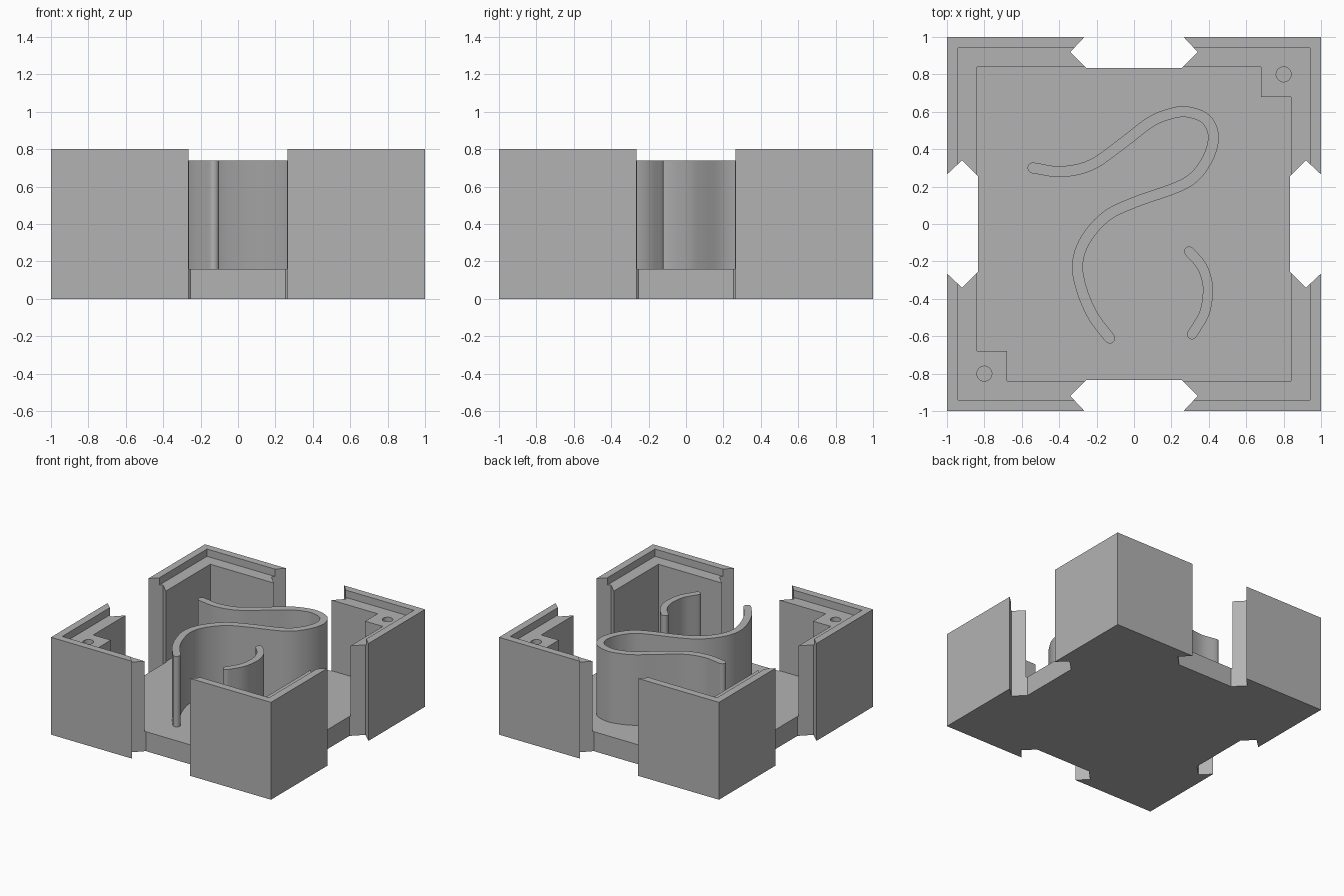
import bpy, bmesh, math
from mathutils import Vector

if "Cube" in bpy.data.objects:
    bpy.data.objects.remove(bpy.data.objects["Cube"])

grey = bpy.data.materials.new("plain grey")
grey.diffuse_color = (0.45, 0.45, 0.45, 1)
grey.use_nodes = True
grey.node_tree.nodes["Principled BSDF"].inputs["Base Color"].default_value = grey.diffuse_color

FLOOR, LEDGE, TOP = 0.16, 0.74, 0.80


def prism(name, pts, z0, z1):
    """Extrude a closed outline from z0 to z1."""
    bm = bmesh.new()
    face = bm.faces.new([bm.verts.new((x, y, z0)) for x, y in pts])
    ext = bmesh.ops.extrude_face_region(bm, geom=[face])
    bmesh.ops.translate(bm, vec=(0, 0, z1 - z0),
                        verts=[g for g in ext["geom"] if isinstance(g, bmesh.types.BMVert)])
    bmesh.ops.recalc_face_normals(bm, faces=bm.faces)
    me = bpy.data.meshes.new(name)
    bm.to_mesh(me)
    bm.free()
    me.materials.append(grey)
    ob = bpy.data.objects.new(name, me)
    bpy.context.collection.objects.link(ob)
    return ob


def square(r):
    return [(-r, -r), (r, -r), (r, r), (-r, r)]


def smooth(ob):
    bpy.ops.object.select_all(action='DESELECT')
    ob.select_set(True)
    bpy.context.view_layer.objects.active = ob
    bpy.ops.object.shade_smooth_by_angle(angle=math.radians(30))


# Tray block and its cutters
tray = prism("tray", square(1), 0, TOP)
i, p = 0.84, 0.68
cutters = [
    # lid recess around the rim
    prism("rim_cutter", square(0.94), LEDGE, TOP + 0.1),
    # cavity, leaving a post in two opposite corners
    prism("cavity_cutter", [(-p, -i), (i, -i), (i, p), (p, p), (p, i), (-i, i), (-i, -p), (-p, -p)],
          FLOOR, TOP + 0.2),
]

# Waisted slot in the middle of each side, through the full height
half = [(0.255, 0.833), (0.34, 0.92), (0.2275, 1.04)]
slot = half + [(-x, y) for x, y in reversed(half)]
for k in range(4):
    c, s = round(math.cos(k * math.pi / 2)), round(math.sin(k * math.pi / 2))
    cutters.append(prism("slot_cutter", [(c * x - s * y, s * x + c * y) for x, y in slot],
                         -0.1, TOP + 0.3))

# Pin holes in the posts
for q in (-0.8, 0.8):
    ring = [(q + 0.04 * math.cos(a * math.tau / 32), q + 0.04 * math.sin(a * math.tau / 32))
            for a in range(32)]
    cutters.append(prism("hole_cutter", ring, 0.44, TOP + 0.1))

for cut in cutters:
    mod = tray.modifiers.new("cut", 'BOOLEAN')
    mod.operation = 'DIFFERENCE'
    mod.solver = 'EXACT'
    mod.object = cut
    cut.hide_render = True
bpy.context.view_layer.update()
mesh = bpy.data.meshes.new_from_object(tray.evaluated_get(bpy.context.evaluated_depsgraph_get()))
tray.modifiers.clear()
tray.data = mesh
for cut in cutters:
    bpy.data.objects.remove(cut, do_unlink=True)
smooth(tray)


def curved_wall(name, path, r=0.029, steps=6):
    """Wall of even thickness with rounded ends along a smooth path."""
    pts = [Vector(q) for q in path]
    ctl = [2 * pts[0] - pts[1]] + pts + [2 * pts[-1] - pts[-2]]
    line = []
    for a, b, c, d in zip(ctl, ctl[1:], ctl[2:], ctl[3:]):
        for j in range(steps):
            t = j / steps
            line.append(0.5 * (2 * b + (c - a) * t + (2 * a - 5 * b + 4 * c - d) * t * t
                               + (3 * b - a - 3 * c + d) * t ** 3))
    line.append(pts[-1])
    left, right = [], []
    n = len(line)
    for k, q in enumerate(line):
        t = (line[min(k + 1, n - 1)] - line[max(k - 1, 0)]).normalized()
        side = Vector((-t.y, t.x)) * r
        left.append(q + side)
        right.append(q - side)

    def cap(centre, start):
        a0 = math.atan2(*(start - centre).yx)
        return [centre + Vector((math.cos(a0 - math.pi * j / 8), math.sin(a0 - math.pi * j / 8))) * r
                for j in range(1, 8)]

    outline = left + cap(line[-1], left[-1]) + right[::-1] + cap(line[0], right[0])
    smooth(prism(name, [tuple(v) for v in outline], FLOOR - 0.01, LEDGE))


# Winding partition and short curved partition
curved_wall("winding_partition", [
    (-0.54, 0.30), (-0.39, 0.28), (-0.23, 0.315), (-0.07, 0.425), (0.08, 0.54), (0.18, 0.585),
    (0.28, 0.60), (0.385, 0.56), (0.425, 0.46), (0.38, 0.325), (0.27, 0.215), (0.0, 0.115),
    (-0.15, 0.04), (-0.26, -0.085), (-0.302, -0.215), (-0.28, -0.35), (-0.22, -0.49), (-0.13, -0.61)])
curved_wall("short_partition", [
    (0.295, -0.147), (0.355, -0.215), (0.387, -0.29), (0.395, -0.37), (0.375, -0.48), (0.31, -0.59)],
    r=0.027)
